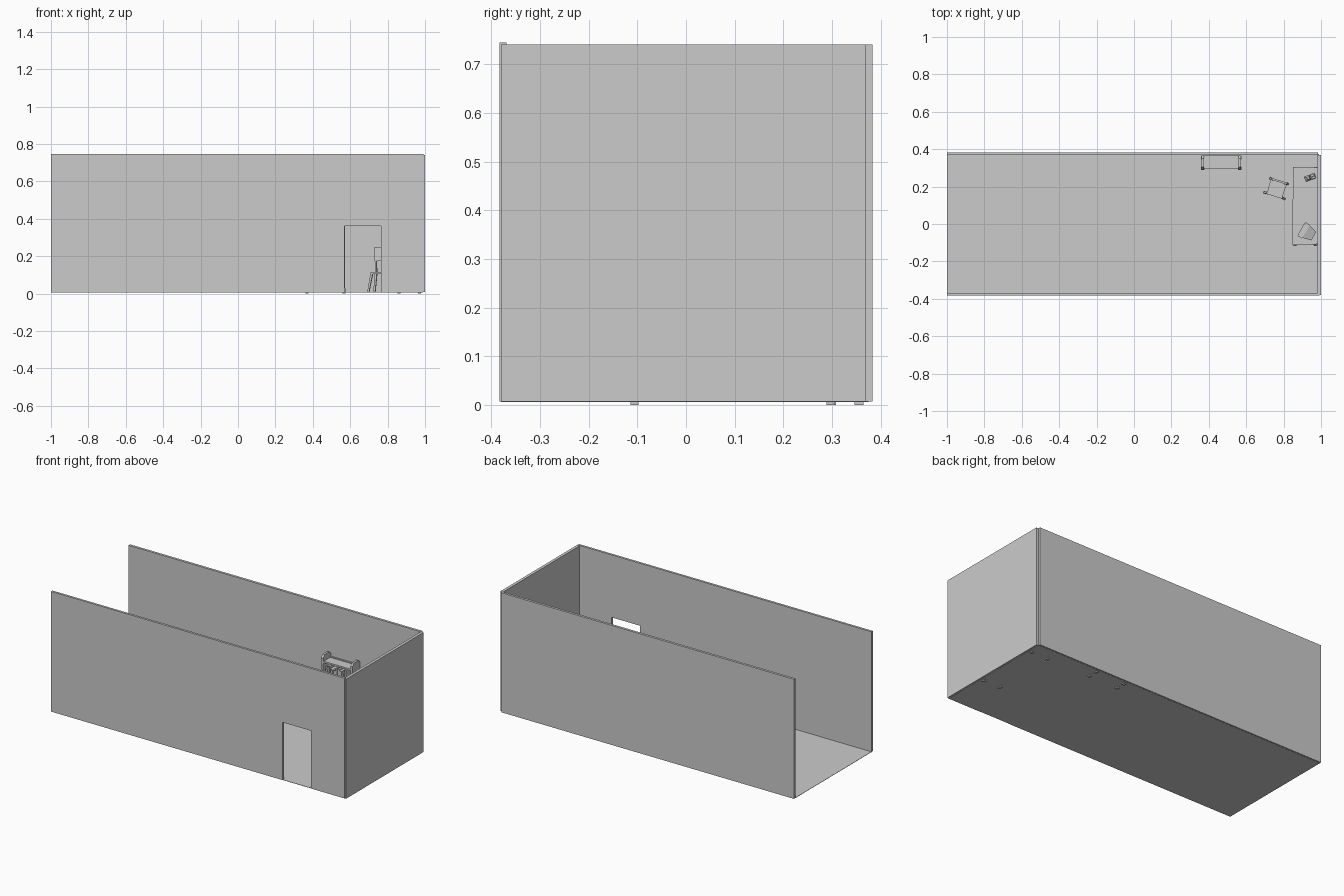
import bpy, bmesh, math, random
from mathutils import Vector, Matrix

random.seed(4)
FLOOR = 0.009


def make(name, verts, faces, matrix=None):
    me = bpy.data.meshes.new(name)
    me.from_pydata([tuple(v) for v in verts], [], faces)
    if matrix:
        me.transform(matrix)
    bm = bmesh.new()
    bm.from_mesh(me)
    bmesh.ops.recalc_face_normals(bm, faces=bm.faces)
    bm.to_mesh(me)
    bm.free()
    ob = bpy.data.objects.new(name, me)
    bpy.context.collection.objects.link(ob)
    return ob


def prism(name, outline, offset, matrix=None):
    """Extrude a planar outline along an offset vector."""
    n = len(outline)
    a = [Vector(p) for p in outline]
    b = [p + Vector(offset) for p in a]
    faces = [list(range(n)), list(range(n, 2 * n))]
    faces += [[i, (i + 1) % n, n + (i + 1) % n, n + i] for i in range(n)]
    return make(name, a + b, faces, matrix)


def box(name, lo, hi, matrix=None):
    x0, y0, z0 = lo
    x1, y1, z1 = hi
    return prism(name, [(x0, y0, z0), (x1, y0, z0), (x1, y1, z0), (x0, y1, z0)],
                 (0, 0, z1 - z0), matrix)


def leg(name, foot, top, r0, r1, matrix=None):
    """Square tapered leg from foot to top."""
    q = [(-1, -1), (1, -1), (1, 1), (-1, 1)]
    v = [(foot[0] + r0 * x, foot[1] + r0 * y, foot[2]) for x, y in q]
    v += [(top[0] + r1 * x, top[1] + r1 * y, top[2]) for x, y in q]
    f = [(0, 1, 2, 3), (4, 5, 6, 7)] + [(i, (i + 1) % 4, 4 + (i + 1) % 4, 4 + i) for i in range(4)]
    return make(name, v, f, matrix)


def place(x, y, z, deg):
    return Matrix.Translation((x, y, z)) @ Matrix.Rotation(math.radians(deg), 4, 'Z')


# Room shell, open on the left
box("floor", (-1, -0.38, 0.007), (0.99, 0.375, FLOOR))
box("back_wall", (-1, 0.368, 0.008), (0.985, 0.383, 0.741))
box("right_wall", (0.982, -0.38, 0.008), (1.0, 0.37, 0.741))
door = [(-1, 0.008), (0.57, 0.008), (0.57, 0.362), (0.765, 0.362), (0.765, 0.008),
        (0.992, 0.008), (0.992, 0.745), (-1, 0.745)]
prism("front_wall", [(x, -0.383, z) for x, z in door], (0, 0.014, 0))

# Bookcase against the back wall
for side, x in (("left", 0.36), ("right", 0.558)):
    prism("bookcase_side_" + side, [(x, 0.29, 0.012), (x, 0.366, 0.012), (x, 0.366, 0.448),
                                    (x, 0.35, 0.462), (x, 0.305, 0.462), (x, 0.292, 0.445)],
          (0.014, 0, 0))
    for y in (0.299, 0.355):
        leg("bookcase_foot", (x + 0.009, y, 0), (x + 0.007, y, 0.03), 0.009, 0.009)
box("bookcase_back", (0.37, 0.358, 0.03), (0.562, 0.366, 0.43))
for z in (0.035, 0.13, 0.225, 0.32, 0.415):
    box("bookcase_shelf", (0.37, 0.296, z), (0.562, 0.36, z + 0.01))
    if z > 0.4:
        continue
    x, end = 0.376, random.uniform(0.48, 0.55)
    while x < end:
        w, h = random.uniform(0.008, 0.016), random.uniform(0.05, 0.072)
        box("book", (x, random.uniform(0.298, 0.312), z + 0.01), (x + w, 0.356, z + 0.01 + h))
        x += w + 0.001

# Desk along the right wall
DT = 0.17
prism("desk_top", [(0.847, -0.113, DT - 0.014), (0.98, -0.108, DT - 0.014),
                   (0.98, 0.302, DT - 0.014), (0.85, 0.305, DT - 0.014)], (0, 0, 0.014))
for x in (0.86, 0.97):
    for y, foot in ((-0.1, -0.106), (0.288, 0.297)):
        leg("desk_leg", (x, foot, 0), (x, y, DT - 0.012), 0.008, 0.011)
box("desk_apron", (0.862, -0.095, DT - 0.035), (0.87, 0.285, DT - 0.012))
for y in (-0.1, 0.282):
    box("desk_end_rail", (0.86, y, DT - 0.035), (0.97, y + 0.008, DT - 0.012))

# Monitor: stand, tapered housing, screen; local -x is the viewing side
m = place(0.93, -0.047, DT, -30)
box("monitor_base", (-0.025, -0.025, 0), (0.025, 0.025, 0.007), m)
box("monitor_neck", (-0.01, -0.01, 0.006), (0.012, 0.01, 0.022), m)
box("monitor_front", (-0.04, -0.042, 0.02), (-0.012, 0.042, 0.095), m)
q = [(-1, 0), (1, 0), (1, 1), (-1, 1)]
v = [(-0.012, 0.038 * y, 0.023 + 0.068 * z) for y, z in q]
v += [(0.036, 0.026 * y, 0.03 + 0.045 * z) for y, z in q]
make("monitor_housing", v, [(0, 1, 2, 3), (4, 5, 6, 7)]
     + [(i, (i + 1) % 4, 4 + (i + 1) % 4, 4 + i) for i in range(4)], m)
box("monitor_screen", (-0.042, -0.034, 0.03), (-0.039, 0.034, 0.087), m)

# Keyboard with rows of keys
k = place(0.893, 0.031, DT, 58)
box("keyboard_body", (-0.046, -0.017, 0), (0.046, 0.017, 0.005), k)
for i in range(10):
    for j in range(4):
        x, y = -0.0425 + i * 0.0086, -0.0145 + j * 0.0075
        box("key", (x, y, 0.005), (x + 0.0068, y + 0.006, 0.0075), k)

# Desk lamp
lp = place(0.945, 0.25, DT, 20)
leg("lamp_base", (0.012, 0, 0), (0.012, 0, 0.006), 0.014, 0.011, lp)
leg("lamp_lower_arm", (0.012, 0, 0.005), (0.022, 0, 0.045), 0.003, 0.003, lp)
leg("lamp_upper_arm", (0.022, 0, 0.044), (-0.015, 0, 0.08), 0.003, 0.003, lp)
leg("lamp_shade", (-0.018, 0, 0.06), (-0.014, 0, 0.083), 0.015, 0.006, lp)

# Chair, turned towards the door; local -y is the front
c = place(0.763, 0.19, 0, -17.5)
prism("chair_seat", [(-0.042, -0.044, 0.105), (0.042, -0.044, 0.105),
                     (0.045, 0.044, 0.105), (-0.045, 0.044, 0.105)], (0, 0, 0.01), c)
for s in (-1, 1):
    leg("chair_front_leg", (s * 0.056, -0.041, FLOOR), (s * 0.038, -0.038, 0.107), 0.005, 0.006, c)
    leg("chair_back_leg", (s * 0.048, 0.042, FLOOR), (s * 0.038, 0.038, 0.107), 0.005, 0.006, c)
    leg("chair_back_post", (s * 0.038, 0.039, 0.11), (s * 0.04, 0.041, 0.245), 0.005, 0.005, c)
box("chair_backrest", (-0.045, 0.036, 0.175), (0.045, 0.046, 0.25), c)
